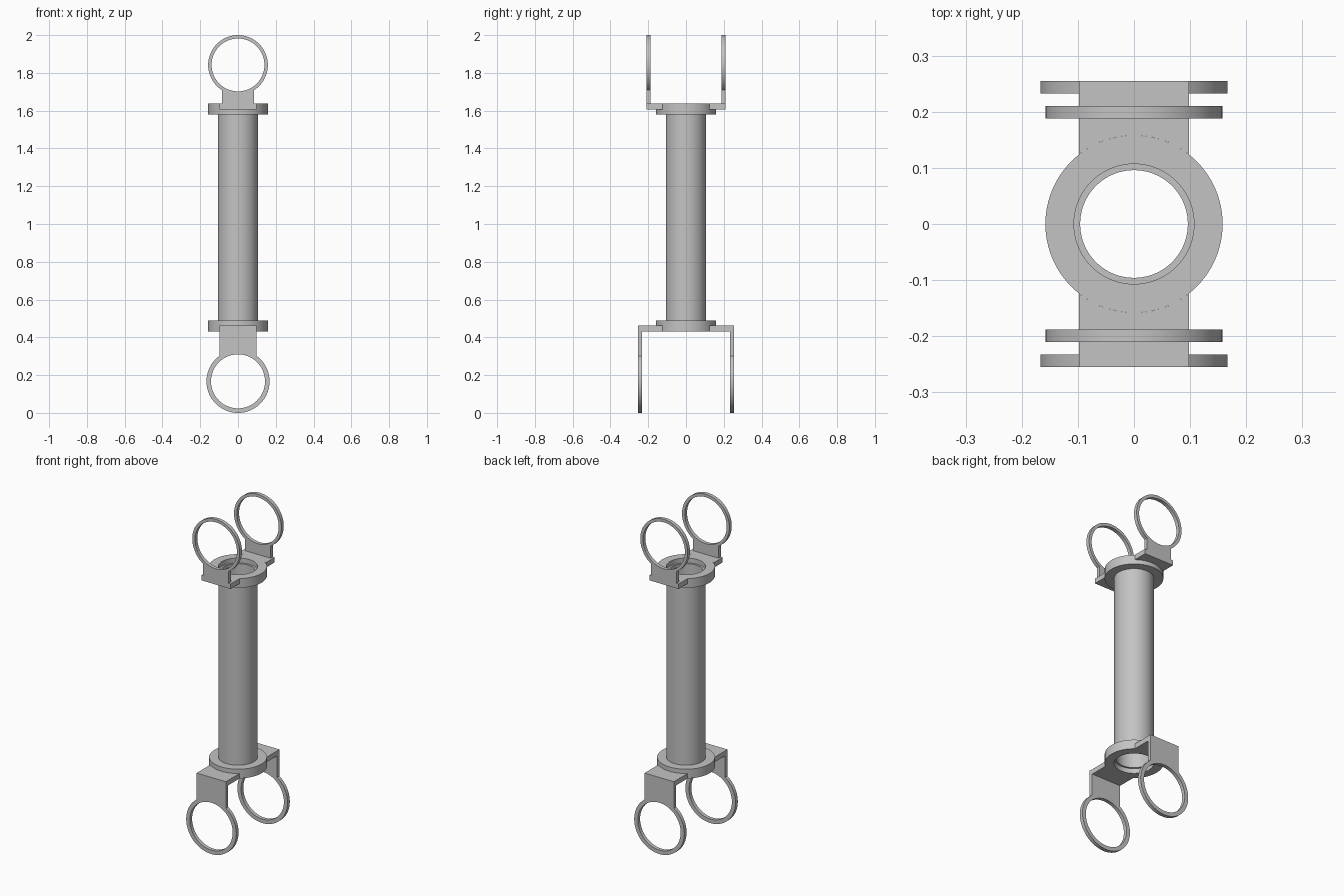
import bpy
from math import asin, cos, sin, pi

cube = bpy.data.objects.get("Cube")
if cube:
    bpy.data.objects.remove(cube, do_unlink=True)

grey = bpy.data.materials.new("plain grey")
grey.use_nodes = True
colour = (0.55, 0.55, 0.55, 1)
grey.diffuse_color = colour
grey.node_tree.nodes["Principled BSDF"].inputs["Base Color"].default_value = colour

SIDES = 72


def arc(radius, start=0.0, end=2 * pi, centre=0.0, closed=True):
    """Points along a circle; a full circle skips its repeated last point."""
    count = SIDES if closed else SIDES + 1
    return [(radius * cos(start + (end - start) * i / SIDES),
             centre + radius * sin(start + (end - start) * i / SIDES))
            for i in range(count)]


def plate(name, outlines, thickness, location, upright=False):
    """Extruded flat shape; outlines after the first are holes."""
    curve = bpy.data.curves.new(name, 'CURVE')
    curve.dimensions = '2D'
    curve.fill_mode = 'BOTH'
    curve.extrude = thickness / 2
    for points in outlines:
        spline = curve.splines.new('POLY')
        spline.points.add(len(points) - 1)
        for point, (u, v) in zip(spline.points, points):
            point.co = (u, v, 0, 1)
        spline.use_cyclic_u = True
    curve.materials.append(grey)
    obj = bpy.data.objects.new(name, curve)
    bpy.context.collection.objects.link(obj)
    obj.location = location
    if upright:
        obj.rotation_euler.x = pi / 2
    bpy.ops.object.select_all(action='DESELECT')
    obj.select_set(True)
    bpy.context.view_layer.objects.active = obj
    bpy.ops.object.convert(target='MESH')
    bpy.ops.object.shade_smooth_by_angle(angle=pi / 6)
    return obj


FLANGE_R, BORE_R, TUBE_R = 0.158, 0.096, 0.107
TAB_W, TAB_T, LEG_T, FLANGE_T = 0.098, 0.03, 0.022, 0.056

# Hollow tube, ending partway inside the flanges
TUBE_LOW, TUBE_HIGH = 0.461, 1.608
plate("tube", [arc(TUBE_R), arc(BORE_R)], TUBE_HIGH - TUBE_LOW,
      (0, 0, (TUBE_LOW + TUBE_HIGH) / 2))


def bracket(end, face_z, up, reach, neck_w, ring_r, hole_r, ring_z):
    """Flange with two tabs, each carrying an upright ring."""
    plate(end + "_flange", [arc(FLANGE_R), arc(TUBE_R)], FLANGE_T,
          (0, 0, face_z - up * FLANGE_T / 2))
    for side, y_sign in (("front", -1), ("back", 1)):
        # Tab hugging the flange rim
        half = asin(TAB_W / FLANGE_R)
        rim = arc(FLANGE_R, pi / 2 + half, pi / 2 - half, closed=False)
        outline = rim + [(TAB_W, reach), (-TAB_W, reach)]
        outline = [(x, y * y_sign) for x, y in outline]
        plate(f"{end}_{side}_tab", [outline], TAB_T,
              (0, 0, face_z - up * TAB_T / 2))
        # Neck and ring in one plate
        spread = asin(neck_w / ring_r)
        ring = arc(ring_r, spread - pi / 2, 1.5 * pi - spread, closed=False)
        foot = -abs(face_z - up * TAB_T - ring_z)
        if up < 0:
            foot -= TAB_T
            foot = -abs(face_z + TAB_T - ring_z)
        shape = ring + [(-neck_w, foot), (neck_w, foot)]
        outlines = [[(x, z * up) for x, z in s] for s in (shape, arc(hole_r))]
        plate(f"{end}_{side}_ring", outlines, LEG_T,
              (0, y_sign * (reach - LEG_T / 2), ring_z), upright=True)


bracket("upper", 1.637, 1, 0.21, 0.085, FLANGE_R, 0.14, 1.842)
bracket("lower", 0.432, -1, 0.255, TAB_W, 0.167, 0.143, 0.167)
